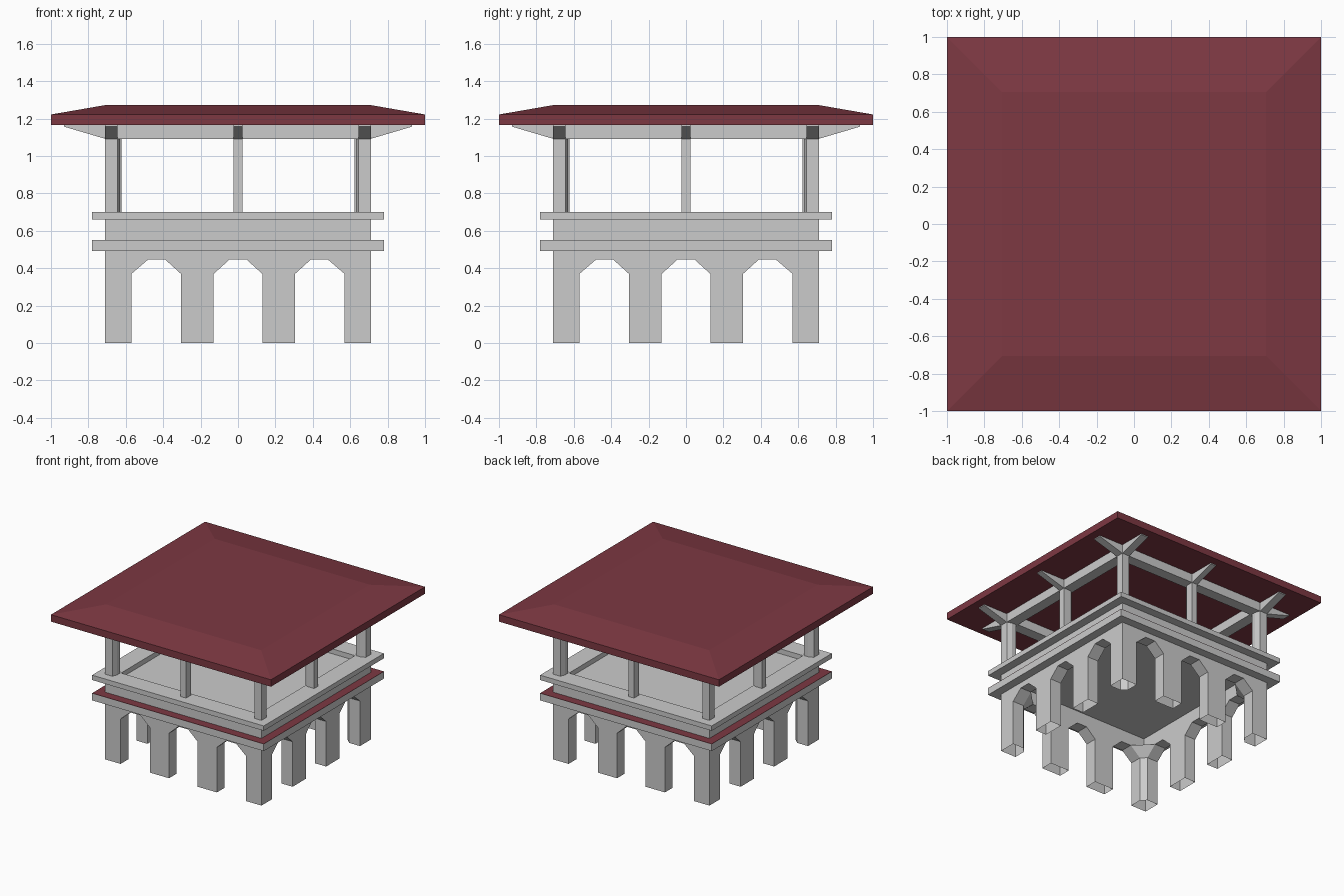
import bpy, bmesh
from math import pi
from mathutils import Matrix

if "Cube" in bpy.data.objects:
    bpy.data.objects.remove(bpy.data.objects["Cube"])

red = bpy.data.materials.new("roof_red")
red.diffuse_color = (0.205, 0.04, 0.055, 1)
red.use_nodes = True
red.node_tree.nodes["Principled BSDF"].inputs["Base Color"].default_value = red.diffuse_color


def finish(name, bm, mat=None, turn=0, open_bottom=False):
    bmesh.ops.recalc_face_normals(bm, faces=bm.faces)
    if open_bottom:
        low = [f for f in bm.faces if all(v.co.z < 1e-4 for v in f.verts)]
        bmesh.ops.delete(bm, geom=low, context='FACES')
    bm.transform(Matrix.Rotation(turn * pi / 2, 4, 'Z'))
    me = bpy.data.meshes.new(name)
    bm.to_mesh(me)
    bm.free()
    ob = bpy.data.objects.new(name, me)
    bpy.context.collection.objects.link(ob)
    if mat:
        me.materials.append(mat)
    return ob


def prism(name, pts, y0, y1, turn=0):
    """Extrude an x-z profile along y, open at ground level."""
    bm = bmesh.new()
    f = bm.faces.new([bm.verts.new((x, y0, z)) for x, z in pts])
    ext = bmesh.ops.extrude_face_region(bm, geom=[f])
    for v in ext['geom']:
        if isinstance(v, bmesh.types.BMVert):
            v.co.y = y1
    return finish(name, bm, None, turn, True)


def loft(name, sections, mat=None, turn=0):
    """Stack plan outlines (z, points) into a closed solid, open at ground level."""
    bm = bmesh.new()
    loops = [[bm.verts.new((x, y, z)) for x, y in pts] for z, pts in sections]
    n = len(loops[0])
    for a, b in zip(loops, loops[1:]):
        for i in range(n):
            j = (i + 1) % n
            bm.faces.new((a[i], a[j], b[j], b[i]))
    bm.faces.new(loops[0])
    bm.faces.new(loops[-1])
    return finish(name, bm, mat, turn, True)


def square(r):
    return [(-r, -r), (r, -r), (r, r), (-r, r)]


def ring(name, r_out, r_in, z0, z1, mat=None):
    """Square frame with a square hole."""
    bm = bmesh.new()
    loops = [[bm.verts.new((x, y, z)) for x, y in square(r)]
             for r, z in ((r_out, z0), (r_out, z1), (r_in, z1), (r_in, z0))]
    for a, b in zip(loops, loops[1:] + loops[:1]):
        for i in range(4):
            j = (i + 1) % 4
            bm.faces.new((a[i], a[j], b[j], b[i]))
    return finish(name, bm, mat)


R, IN = 0.71, 0.61      # wall outer and inner faces
SPRING, CROWN = 0.37, 0.447


def corner(e):
    """Corner pillar plan with a chamfered inner corner; e is the opening edge."""
    return [(R, R), (e, R), (e, IN), (IN, e), (R, e)]


# Arcade: two middle piers, a header and a flared corner pillar per side
for t in range(4):
    for s in (-1, 1):
        pier = [(0.13, 0), (0.13, SPRING), (0.045, CROWN), (0.39, CROWN),
                (0.305, SPRING), (0.305, 0)]
        prism("arcade_pier", [(s * x, z) for x, z in pier], -R, -IN, t)
    loft("corner_pillar", [(0, corner(0.57)), (SPRING, corner(0.57)),
                           (CROWN, corner(0.48))], None, t)
ring("arcade_header", R, IN, CROWN, 0.55)

# Lower ledge with red top, middle wall, upper floor with a low rim
ring("lower_ledge", 0.78, IN, 0.493, 0.55)
ring("ledge_red_top", 0.78, 0.70, 0.55, 0.552, red)
loft("middle_wall", [(0.55, square(R)), (0.66, square(R))])
ring("upper_floor_rim", 0.78, 0.625, 0.66, 0.70)

# Posts with bevelled inner sides, roof beams and tapered eave brackets
ring("roof_beams", R, 0.62, 1.092, 1.165)
bracket = [(R, 1.092), (0.93, 1.157), (0.93, 1.165), (R, 1.165)]
corner_plan = [(R, R), (0.645, R), (0.63, 0.67), (0.63, 0.63), (0.67, 0.63), (R, 0.645)]
middle_plan = [(R, -0.025), (R, 0.025), (0.645, 0.025), (0.622, 0.01),
               (0.622, -0.01), (0.645, -0.025)]
for t in range(4):
    for name, plan in (("corner_post", corner_plan), ("middle_post", middle_plan)):
        loft(name, [(0.70, plan), (1.10, plan)], None, t)
    for a, b in ((-R, -0.645), (-0.025, 0.025), (0.645, R)):
        prism("eave_bracket", bracket, a, b, t)

# Roof: square slab with shallow sloped edges
loft("roof", [(1.165, square(1)), (1.222, square(1)), (1.273, square(0.705))], red)
